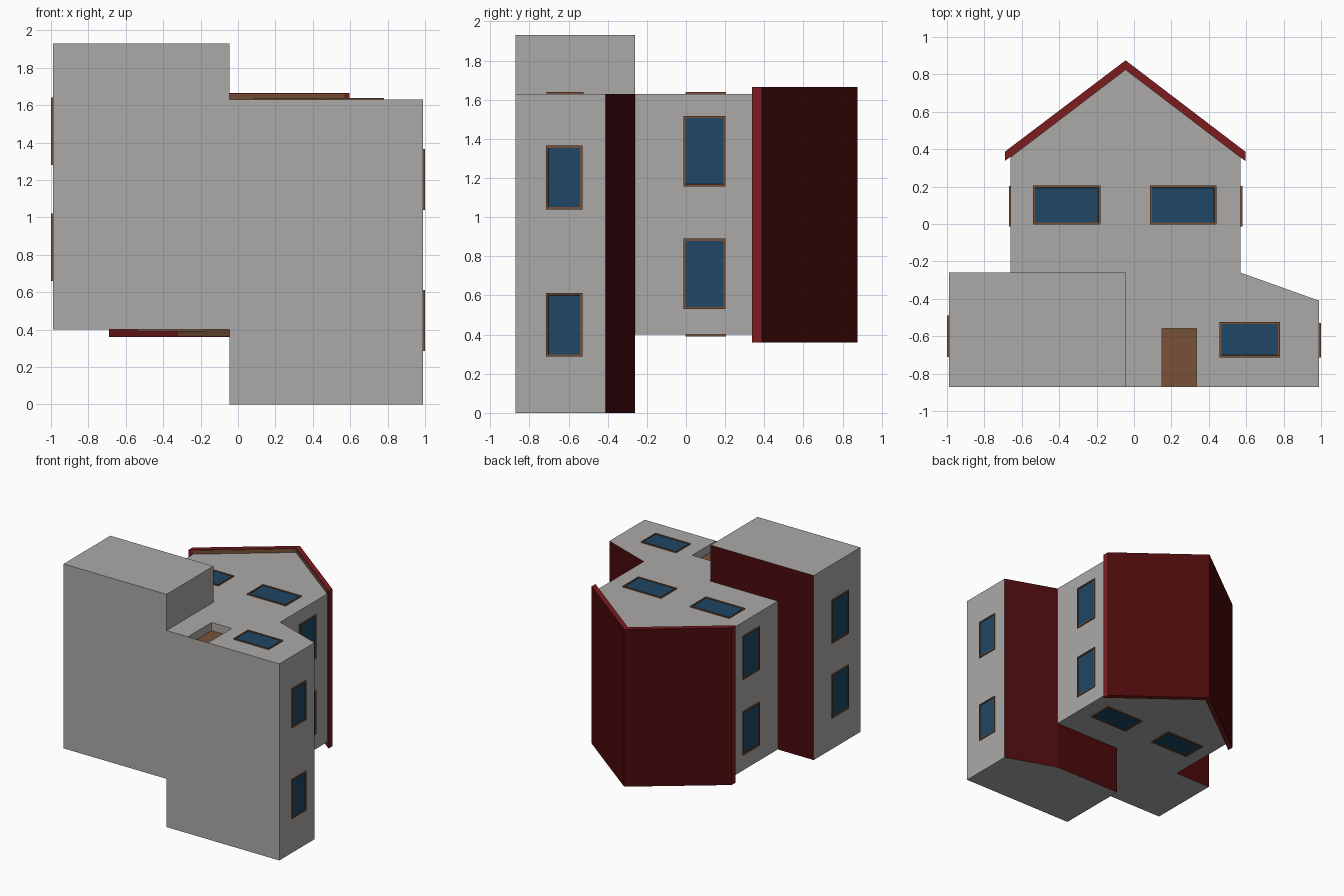
import bpy, bmesh
from mathutils import Vector

if "Cube" in bpy.data.objects:
    bpy.data.objects.remove(bpy.data.objects["Cube"])


def material(name, rgb):
    m = bpy.data.materials.new(name)
    m.diffuse_color = (*rgb, 1)
    m.use_nodes = True
    m.node_tree.nodes["Principled BSDF"].inputs["Base Color"].default_value = m.diffuse_color
    return m


GREY = material("wall grey", (0.41, 0.40, 0.39))
DARK_RED = material("roof dark red", (0.07, 0.003, 0.0035))
RED = material("trim red", (0.20, 0.011, 0.013))
BROWN = material("wood brown", (0.18, 0.083, 0.04))
BLUE = material("glass blue", (0.013, 0.063, 0.128))


def finish(name, bm, mats):
    me = bpy.data.meshes.new(name)
    bm.to_mesh(me)
    bm.free()
    for m in mats:
        me.materials.append(m)
    ob = bpy.data.objects.new(name, me)
    bpy.context.collection.objects.link(ob)
    return ob


def prism(name, pts, z0, z1, mats, rule=None):
    """Extrude an xy outline along z; rule(normal) picks the material index."""
    bm = bmesh.new()
    f = bm.faces.new([bm.verts.new((x, y, z0)) for x, y in pts])
    ext = bmesh.ops.extrude_face_region(bm, geom=[f])["geom"]
    bmesh.ops.translate(bm, vec=(0, 0, z1 - z0),
                        verts=[v for v in ext if isinstance(v, bmesh.types.BMVert)])
    bmesh.ops.recalc_face_normals(bm, faces=bm.faces)
    bm.normal_update()
    if rule:
        for f in bm.faces:
            f.material_index = rule(f.normal)
    return finish(name, bm, mats)


def rect(x0, x1, y0, y1):
    return [(x0, y0), (x1, y0), (x1, y1), (x0, y1)]


def window(name, axis, sign, wall, a, b):
    """Framed window on a wall; a and b are ranges on the two other axes."""
    spans = [a, b]
    spans.insert(axis, sorted((wall - sign * 0.01, wall + sign * 0.009)))
    bm = bmesh.new()
    bmesh.ops.create_cube(bm, size=1)
    for v in bm.verts:
        v.co = Vector([s[0] + (c + 0.5) * (s[1] - s[0]) for s, c in zip(spans, v.co)])
    bm.normal_update()
    front = max(bm.faces, key=lambda f: f.normal[axis] * sign)
    bmesh.ops.inset_region(bm, faces=[front], thickness=0.015, depth=0)
    bmesh.ops.inset_region(bm, faces=[front], thickness=0.001, depth=-0.006)
    front.material_index = 1
    return finish(name, bm, [BROWN, BLUE])


# Faces towards +y (the top of the house) are roofing
red_top = lambda n: 1 if n.y > 0.5 else 0

# Walls
prism("main_body", [(-0.66, -0.26), (0.57, -0.26), (0.57, 0.36), (-0.045, 0.827), (-0.66, 0.36)],
      0.40, 1.63, [GREY])
prism("left_wing", rect(-0.99, -0.045, -0.872, -0.26), 0.40, 1.93, [GREY, DARK_RED], red_top)
right = prism("right_wing", [(-0.045, -0.872), (0.99, -0.872), (0.99, -0.41), (0.57, -0.26), (-0.045, -0.26)],
              0.0, 1.63, [GREY, DARK_RED], red_top)

# Recessed doorway
cutter = prism("door_cutter", rect(0.15, 0.335, -0.869, -0.56), 1.56, 1.75, [GREY])
cutter.hide_render = True
cutter.hide_viewport = True
cut = right.modifiers.new("doorway", "BOOLEAN")
cut.operation = "DIFFERENCE"
cut.solver = "EXACT"
cut.object = cutter
prism("door", rect(0.15, 0.335, -0.869, -0.56), 1.555, 1.563, [BROWN])

# Gable roof: dark slopes, brighter trim on the ends, eaves and underside
prism("gable_roof", [(-0.69, 0.337), (-0.045, 0.827), (0.595, 0.337), (0.595, 0.387), (-0.045, 0.875), (-0.69, 0.387)],
      0.36, 1.665, [RED, DARK_RED], red_top)


# Wooden soffits under the gable overhangs
def soffit(name, x0, x1, z0, z1):
    line = lambda x, drop: (x, 0.827 - 0.762 * abs(x + 0.045) - drop)
    xs = (x0, -0.045, x1)
    prism(name, [line(x, 0.004) for x in xs] + [line(x, -0.002) for x in reversed(xs)], z0, z1, [BROWN])


soffit("front_soffit", -0.66, 0.57, 1.625, 1.66)
soffit("back_soffit", -0.32, 0.23, 0.365, 0.405)

# Upper windows, front and back
for side, sign, wall in (("front", 1, 1.63), ("back", -1, 0.40)):
    for i, x in enumerate(((-0.54, -0.18), (0.085, 0.44))):
        window(f"upper_{side}_window_{i + 1}", 2, sign, wall, x, (-0.003, 0.205))
window("lower_front_window", 2, 1, 1.63, (0.457, 0.78), (-0.713, -0.523))

# Side windows: upper storey both sides, then the two wings
for name, sign, wall, y, zs in (
        ("upper_right_window", 1, 0.57, (-0.013, 0.203), ((0.53, 0.89), (1.157, 1.517))),
        ("upper_left_window", -1, -0.66, (-0.013, 0.203), ((0.53, 0.89), (1.157, 1.517))),
        ("right_wing_window", 1, 0.99, (-0.715, -0.53), ((0.287, 0.612), (1.04, 1.365))),
        ("left_wing_window", -1, -0.99, (-0.71, -0.49), ((0.66, 1.02), (1.28, 1.64)))):
    for i, z in enumerate(zs):
        window(f"{name}_{i + 1}", 0, sign, wall, y, z)
